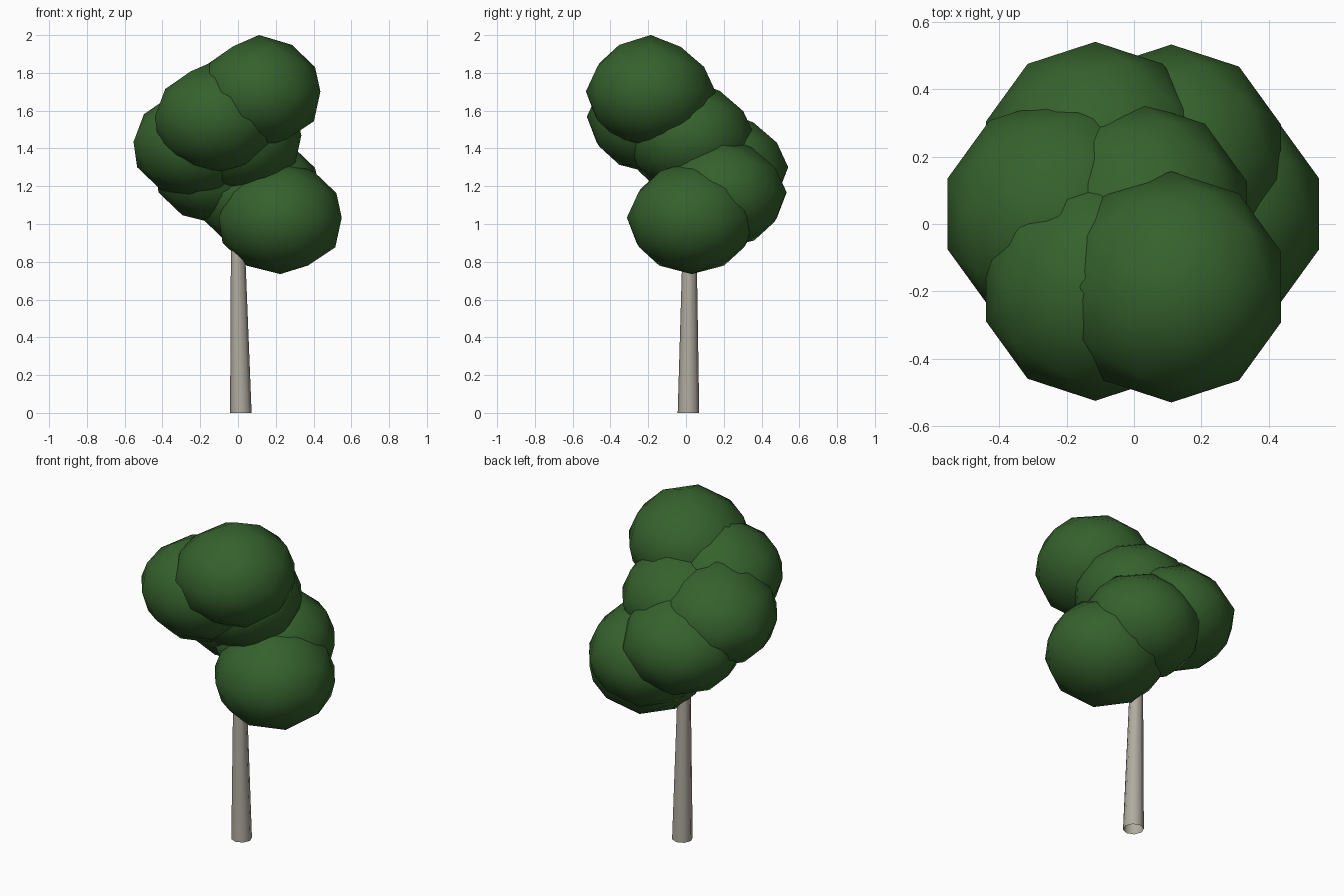
import bpy, bmesh, math
from mathutils import Matrix, Vector

if "Cube" in bpy.data.objects:
    bpy.data.objects.remove(bpy.data.objects["Cube"])


def material(name, rgb):
    m = bpy.data.materials.new(name)
    m.diffuse_color = (*rgb, 1)
    m.use_nodes = True
    m.node_tree.nodes["Principled BSDF"].inputs["Base Color"].default_value = m.diffuse_color
    return m


def finish(bm, name, mat):
    for f in bm.faces:
        f.smooth = True
    me = bpy.data.meshes.new(name)
    bm.to_mesh(me)
    bm.free()
    me.materials.append(mat)
    ob = bpy.data.objects.new(name, me)
    bpy.context.collection.objects.link(ob)
    return ob


leaf = material("leaf green", (0.036, 0.120, 0.026))
bark = material("grey bark", (0.44, 0.41, 0.35))

# trunk: leaning, tapered eight-sided tube, open ended inside the crown
bm = bmesh.new()
rings = []
for cx, cy, z, r in [(0.015, 0.013, 0, 0.057), (-0.006, 0.021, 1.2, 0.03)]:
    rings.append([bm.verts.new((cx + r * math.cos(math.tau * i / 8),
                                cy + r * math.sin(math.tau * i / 8), z))
                  for i in range(8)])
for i in range(8):
    j = (i + 1) % 8
    bm.faces.new((rings[0][i], rings[0][j], rings[1][j], rings[1][i]))
finish(bm, "trunk", bark)


# crown: flattened low-poly balls, dented a little on the upper back left
def leaf_ball(name, centre):
    bm = bmesh.new()
    bmesh.ops.create_icosphere(bm, subdivisions=2, radius=1)
    dent = Vector((-0.45, 0.4, 0.8)).normalized()
    for v in bm.verts:
        if 0.2 < v.co.z < 0.98:
            v.co *= 0.97 - 0.08 * max(0, (v.co.normalized().dot(dent) - 0.6) / 0.4)
    bm.transform(Matrix.Translation(Vector(centre)) @ Matrix.Diagonal((0.342, 0.343, 0.299, 1)))
    finish(bm, name, leaf)


# six balls climb around the trunk in a spiral, one fills the middle
ring_y = [0.03, 0.19, 0.198, 0.03, -0.182, -0.187]
for k in range(6):
    leaf_ball(f"leaf_ball_{k + 1}",
              (-0.002 + 0.226 * math.cos(math.tau * k / 6), ring_y[k], 1.034 + 0.1335 * k))
leaf_ball("leaf_ball_centre", (0.01, 0.02, 1.468))
